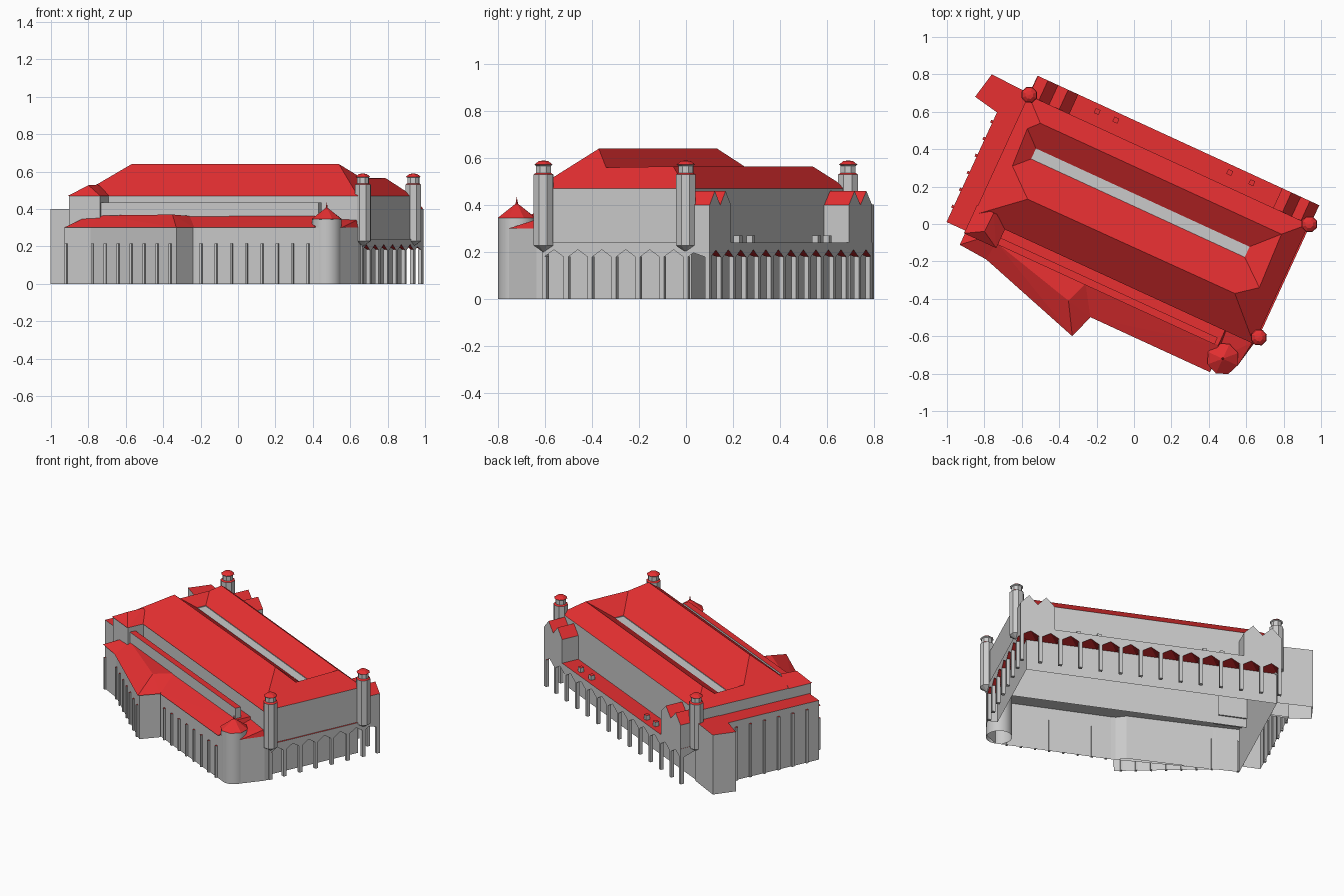
import bpy, bmesh, math

if "Cube" in bpy.data.objects:
    bpy.data.objects.remove(bpy.data.objects["Cube"])

TURN = math.radians(-24.7)  # the whole building stands askew on its plot


def material(name, rgb):
    m = bpy.data.materials.new(name)
    m.use_nodes = True
    m.diffuse_color = (*rgb, 1)
    m.node_tree.nodes["Principled BSDF"].inputs["Base Color"].default_value = (*rgb, 1)
    return m


STONE = material("grey stone", (0.59, 0.59, 0.59))
TILE = material("red tile", (0.82, 0.03, 0.032))


def finish(name, bm, vaults=False, smooth=False, open_base=False):
    """Stone on walls, tile on upward faces (and on vault undersides)."""
    bmesh.ops.recalc_face_normals(bm, faces=bm.faces)
    if open_base:
        base = [f for f in bm.faces if f.normal.z < -0.9]
        bmesh.ops.delete(bm, geom=base, context="FACES_ONLY")
    for f in bm.faces:
        nz = f.normal.z
        f.material_index = int(nz > 0.1 or (vaults and nz < -0.1))
        f.smooth = smooth and abs(nz) < 0.1
    me = bpy.data.meshes.new(name)
    bm.to_mesh(me)
    bm.free()
    me.materials.append(STONE)
    me.materials.append(TILE)
    ob = bpy.data.objects.new(name, me)
    ob.rotation_euler.z = TURN
    bpy.context.collection.objects.link(ob)
    return ob


def solid(name, verts, faces):
    bm = bmesh.new()
    vs = [bm.verts.new(v) for v in verts]
    for f in faces:
        bm.faces.new([vs[i] for i in f])
    return finish(name, bm)


def hull(name, pts, open_base=False):
    bm = bmesh.new()
    for p in pts:
        bm.verts.new(p)
    bmesh.ops.convex_hull(bm, input=bm.verts)
    return finish(name, bm, open_base=open_base)


def prism(name, outline, z0, z1, caps=True):
    n = len(outline)
    verts = [(u, v, z) for z in (z0, z1) for u, v in outline]
    faces = [(i, (i + 1) % n, (i + 1) % n + n, i + n) for i in range(n)]
    if caps:
        faces += [range(n), range(n, 2 * n)]
    return solid(name, verts, faces)


def rect(u0, u1, v0, v1):
    return [(u0, v0), (u1, v0), (u1, v1), (u0, v1)]


def box(name, u0, u1, v0, v1, z0, z1):
    return prism(name, rect(u0, u1, v0, v1), z0, z1)


def lathe(name, u, v, profile, sides, smooth=False):
    bm = bmesh.new()
    vs = [bm.verts.new((r, 0, z)) for r, z in profile]
    edges = [bm.edges.new(pair) for pair in zip(vs, vs[1:])]
    bmesh.ops.spin(bm, geom=vs + edges, axis=(0, 0, 1), cent=(0, 0, 0),
                   angle=math.tau, steps=sides)
    bmesh.ops.remove_doubles(bm, verts=bm.verts, dist=0.0005)
    bmesh.ops.translate(bm, verts=bm.verts, vec=(u, v, 0))
    return finish(name, bm, smooth=smooth)


def arcade(name, t0, t1, bays, d0, d1, place):
    """Pointed arches on slim posts, their vaults fading into the wall behind;
    place maps (along, depth) to (u, v)."""
    step = (t1 - t0) / bays
    spring, apex, top = 0.172, 0.21, 0.24
    bm = bmesh.new()

    def vert(t, d, z):
        return bm.verts.new((*place(t, d), z))

    feet = [vert(t0 + i * step, d1, spring) for i in range(bays + 1)]
    tips = [vert(t0 + (i + 0.5) * step, d1, apex) for i in range(bays)]
    back = [vert(t0 + i * step, d0, apex) for i in range(bays + 1)]
    out0, out1, in0, in1 = (vert(t, d, top) for d in (d1, d0) for t in (t0, t1))
    front = [out0]
    for i in range(bays):
        front += [feet[i], tips[i]]
        bm.faces.new((feet[i], tips[i], back[i]))
        bm.faces.new((tips[i], feet[i + 1], back[i + 1]))
        bm.faces.new((tips[i], back[i + 1], back[i]))
    bm.faces.new(front + [feet[-1], out1])
    bm.faces.new((out0, out1, in1, in0))
    bm.faces.new([in0, in1] + back[::-1])
    bm.faces.new((out0, in0, back[0], feet[0]))
    bm.faces.new((out1, feet[-1], back[-1], in1))
    finish(name, bm, vaults=True)
    for i in range(bays + 1):
        t = min(max(t0 + i * step, t0 + 0.011), t1 - 0.011)
        (ua, va), (ub, vb) = place(t - 0.011, d1 - 0.022), place(t + 0.011, d1)
        box(name + "_post", ua, ub, va, vb, 0, 0.182)


# Hollow walls
ground = [(-0.8, -0.478), (-0.652, -0.485), (0.0, -0.535), (0.732, -0.535),
          (0.812, -0.456), (0.85, -0.31), (0.85, -0.28), (0.79, -0.28),
          (0.79, 0.39), (-0.8, 0.39)]
prism("ground_storey", ground, 0, 0.3, caps=False)
prism("upper_storey", rect(-0.8, 0.85, -0.31, 0.39), 0.22, 0.47, caps=False)

# Main double roof with a sunken gutter court between the ridges
roof = [(-0.8, -0.315, 0.47), (0.85, -0.315, 0.47), (0.85, 0.39, 0.47), (-0.8, 0.39, 0.47),
        (-0.572, -0.117, 0.64), (0.645, -0.112, 0.64),
        (-0.72, 0.01, 0.525), (0.751, -0.029, 0.56),
        (-0.731, 0.225, 0.522), (-0.68, 0.28, 0.565), (0.739, 0.28, 0.565)]
court = rect(-0.645, 0.612, 0.086, 0.148)
roof += [(u, v, 0.475) for u, v in court] + [(u, v, 0.41) for u, v in court]
solid("main_roof", roof, [
    (0, 1, 5, 4), (1, 2, 10, 7, 5), (2, 3, 9, 10), (3, 0, 4, 6, 8, 9),
    (4, 5, 7, 12, 11, 6), (9, 8, 14, 13, 10), (8, 6, 11, 14), (7, 10, 13, 12),
    (11, 12, 16, 15), (12, 13, 17, 16), (13, 14, 18, 17), (14, 11, 15, 18),
    (15, 16, 17, 18), (0, 3, 2, 1)])

# Front corner pavilion with its hipped roof
box("corner_pavilion", -0.8, -0.62, -0.42, -0.3, 0.28, 0.47)
hull("pavilion_roof", [(u, v, 0.47) for u in (-0.805, -0.615) for v in (-0.425, -0.26)]
     + [(-0.71, -0.37, 0.527), (-0.706, -0.259, 0.53)])

# Low front roof, ledge and slanting porch
hull("low_front_roof", [(-0.8, -0.49, 0.3), (-0.65, -0.5, 0.3), (0.0, -0.55, 0.3),
                        (0.7, -0.55, 0.3), (0.7, -0.31, 0.3), (-0.8, -0.31, 0.3),
                        (-0.7, -0.4, 0.36), (0.68, -0.4, 0.365),
                        (-0.7, -0.31, 0.36), (0.68, -0.31, 0.365)])
hull("low_corner_roof", [(0.65, -0.535, 0.3), (0.82, -0.456, 0.3), (0.85, -0.31, 0.3),
                         (0.65, -0.31, 0.3), (0.65, -0.31, 0.35), (0.84, -0.31, 0.34)])
box("front_ledge", -0.62, 0.66, -0.405, -0.365, 0.28, 0.435)
prism("porch_walls", [(-0.645, -0.486), (-0.056, -0.668), (-0.016, -0.54), (-0.09, -0.5)],
      0, 0.3, caps=False)
hull("porch_roof", [(-0.652, -0.498, 0.3), (-0.049, -0.683, 0.3), (-0.004, -0.552, 0.3),
                    (-0.09, -0.4, 0.3), (-0.62, -0.4, 0.3), (-0.147, -0.519, 0.37),
                    (-0.098, -0.39, 0.362), (-0.62, -0.4, 0.365)])

# Side wing and its angled end block
hull("side_wing", [(u, v, z) for v in (-0.409, 0.25) for u in (-0.915, -0.8)
                   for z in (0, 0.4)], open_base=True)
hull("end_block", [(u, v, z) for u, v in ((-0.915, 0.236), (-1.056, 0.263), (-1.025, 0.409),
                                          (-0.8, 0.236), (-0.8, 0.4))
                   for z in (0, 0.402)], open_base=True)

# Round corner tower with a pointed cap
lathe("corner_tower", 0.732, -0.456, [(0.08, 0), (0.08, 0.345), (0, 0.345)], 32, True)
lathe("tower_cap", 0.732, -0.456, [(0, 0.343), (0.087, 0.345), (0.02, 0.395),
                                   (0.006, 0.405), (0, 0.435)], 8)

# Hanging corner turrets
turret = [(0, 0.2), (0.045, 0.228), (0.045, 0.53), (0.034, 0.537),
          (0.034, 0.567), (0.042, 0.572), (0.022, 0.587), (0, 0.59)]
for u, v in ((-0.797, 0.393), (0.852, 0.391), (0.86, -0.272)):
    lathe("turret", u, v, turret, 8)

# Arcades along the back and the right-hand end
arcade("back_arcade", -0.8, 0.858, 13, 0.39, 0.505, lambda t, d: (t, d))
arcade("end_arcade", -0.28, 0.505, 7, 0.79, 0.858, lambda t, d: (d, t))

# Twin-gabled bays over the back terrace
for u0, u1 in ((0.64, 0.858), (-0.798, -0.56)):
    box("gabled_bay", u0, u1, 0.385, 0.505, 0.23, 0.4)
    half = (u1 - u0) / 2
    for a in (u0, u0 + half):
        hull("bay_gable", [(a + k * half, v, z) for v in (0.385, 0.505)
                           for k, z in ((0, 0.4), (0.5, 0.46), (1, 0.4))])

# Small terrace vents
for u in (0.48, 0.35, -0.32, -0.43):
    box("terrace_vent", u - 0.014, u + 0.014, 0.45, 0.478, 0.235, 0.27)

# Slim buttresses sheltered under the front eaves, and along the side wing
for i in range(8):
    u = 0.03 + 0.09 * i
    box("front_buttress", u - 0.006, u + 0.006, -0.548, -0.53, 0, 0.215)
for i in range(7):
    k = 0.03 + 0.15 * i
    u, v = -0.647 + 0.592 * k, -0.488 - 0.182 * k
    box("porch_buttress", u - 0.006, u + 0.006, v - 0.009, v + 0.01, 0, 0.215)
box("front_buttress", -0.796, -0.784, -0.489, -0.47, 0, 0.215)
for i in range(6):
    v = -0.32 + 0.1 * i
    box("wing_buttress", -0.926, -0.91, v - 0.008, v + 0.008, 0, 0.36)
